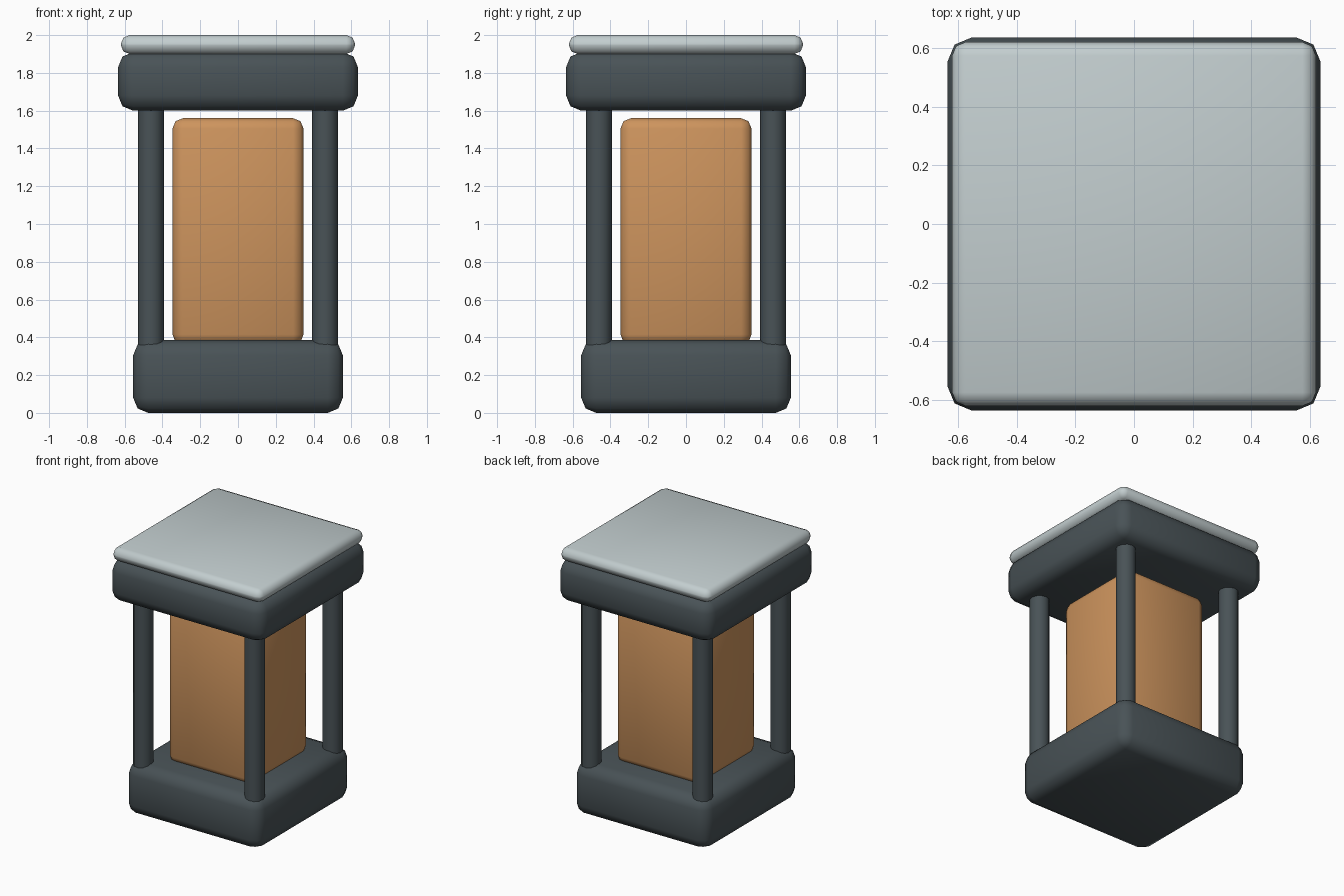
import bpy
import math

cube = bpy.data.objects.get("Cube")
if cube:
    bpy.data.objects.remove(cube, do_unlink=True)


def material(name, colour):
    mat = bpy.data.materials.new(name)
    mat.use_nodes = True
    mat.diffuse_color = (*colour, 1)
    bsdf = next(n for n in mat.node_tree.nodes if n.type == "BSDF_PRINCIPLED")
    bsdf.inputs["Base Color"].default_value = (*colour, 1)
    return mat


def finish(obj, name, mat):
    obj.name = name
    obj.data.materials.append(mat)
    bpy.ops.object.shade_smooth_by_angle(angle=math.radians(50))


def rounded_box(name, half, bottom, top, bevel, mat):
    """Square block with softly bevelled edges."""
    bpy.ops.mesh.primitive_cube_add(size=1, location=(0, 0, (bottom + top) / 2))
    obj = bpy.context.object
    obj.scale = (2 * half, 2 * half, top - bottom)
    bpy.ops.object.transform_apply(location=False, rotation=False, scale=True)
    mod = obj.modifiers.new("Rounded edges", "BEVEL")
    mod.width = bevel
    mod.segments = 2
    bpy.ops.object.modifier_apply(modifier=mod.name)
    finish(obj, name, mat)


dark = material("dark slate", (0.066, 0.085, 0.094))
amber = material("warm amber", (0.61, 0.295, 0.11))
pale = material("pale grey", (0.54, 0.61, 0.62))

# Base, glowing core, roof and cap
rounded_box("base", 0.555, 0, 0.385, 0.08, dark)
rounded_box("lantern_core", 0.347, 0.36, 1.56, 0.055, amber)
rounded_box("roof_block", 0.635, 1.6, 1.91, 0.08, dark)
rounded_box("roof_cap", 0.62, 1.9, 2.0, 0.046, pale)

# Corner posts
for x, side in ((-1, "right"), (1, "left")):
    for y, end in ((-1, "front"), (1, "back")):
        bpy.ops.mesh.primitive_cylinder_add(
            vertices=12, radius=0.069, depth=1.34,
            location=(x * 0.461, y * 0.461, 0.99))
        finish(bpy.context.object, f"post_{end}_{side}", dark)
